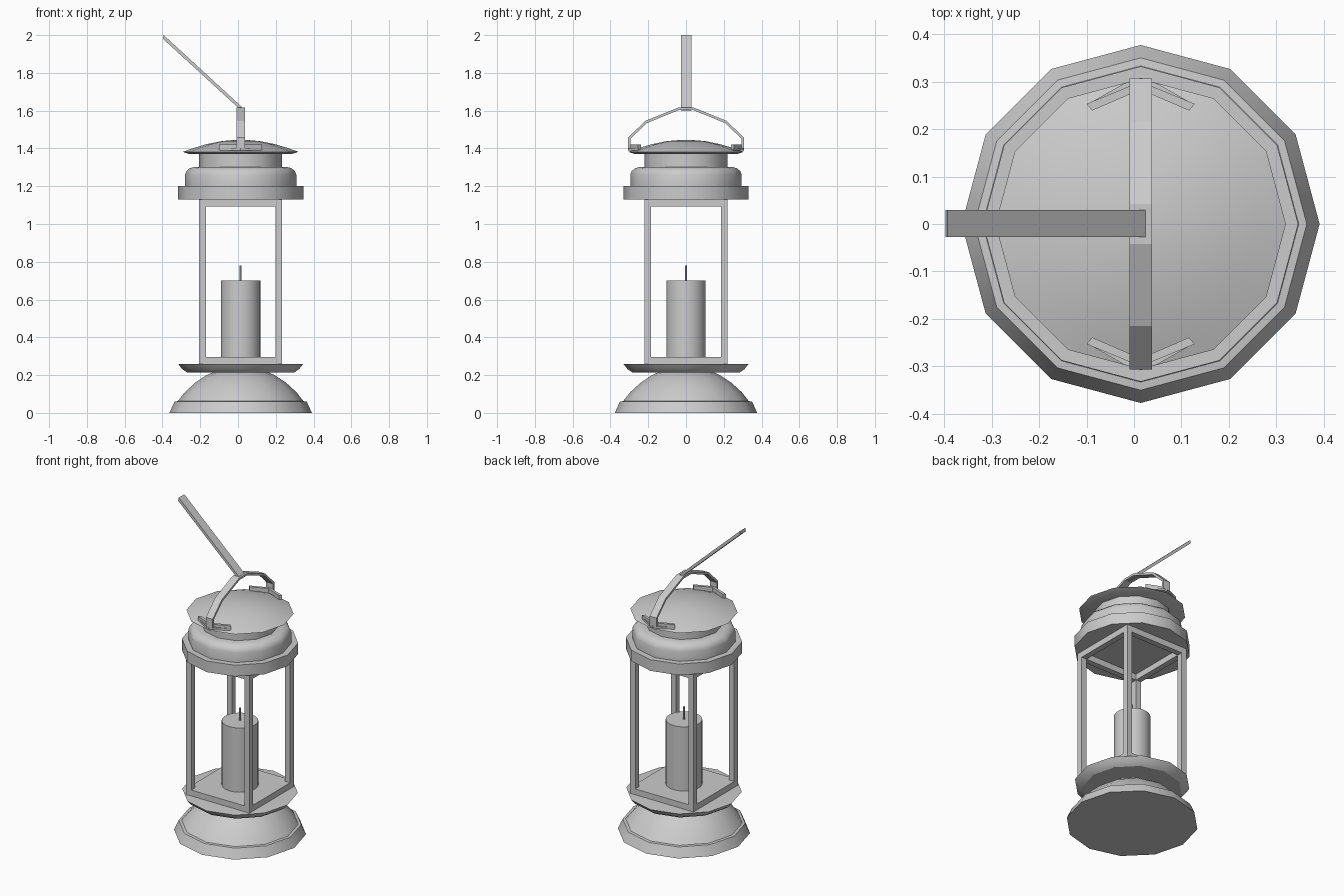
import bpy, bmesh, math
from mathutils import Vector

if "Cube" in bpy.data.objects:
    bpy.data.objects.remove(bpy.data.objects["Cube"])

CX = 0.014  # lantern axis in x


def finish(name, bm, smooth=False):
    bmesh.ops.recalc_face_normals(bm, faces=bm.faces)
    me = bpy.data.meshes.new(name)
    bm.to_mesh(me)
    bm.free()
    ob = bpy.data.objects.new(name, me)
    bpy.context.collection.objects.link(ob)
    if smooth:
        bpy.ops.object.select_all(action='DESELECT')
        ob.select_set(True)
        bpy.context.view_layer.objects.active = ob
        bpy.ops.object.shade_smooth_by_angle(angle=math.radians(32))
    return ob


def lathe(name, profile, sides=12):
    bm = bmesh.new()
    rings = []
    for r, z in profile:
        rings.append([bm.verts.new((CX + r * math.cos(2 * math.pi * i / sides),
                                    r * math.sin(2 * math.pi * i / sides), z))
                      for i in range(sides)])
    for a, b in zip(rings, rings[1:]):
        for i in range(sides):
            j = (i + 1) % sides
            bm.faces.new((a[i], a[j], b[j], b[i]))
    bm.faces.new(rings[0])
    bm.faces.new(rings[-1])
    return finish(name, bm, True)


def add_box(bm, lo, hi):
    vs = bmesh.ops.create_cube(bm, size=1)['verts']
    for v in vs:
        v.co = Vector([(l + h) / 2 + c * (h - l) for l, h, c in zip(lo, hi, v.co)])


def prism(name, pts, offset):
    bm = bmesh.new()
    face = bm.faces.new([bm.verts.new(p) for p in pts])
    new = bmesh.ops.extrude_face_region(bm, geom=[face], use_keep_orig=True)['geom']
    bmesh.ops.translate(bm, vec=offset, verts=[v for v in new if isinstance(v, bmesh.types.BMVert)])
    return finish(name, bm)


# Domed foot and the tray above it
lathe("foot", [(.377, 0), (.35, .06), (.333, .062), (.295, .11), (.24, .16),
               (.18, .2), (.13, .222)])
lathe("tray", [(.12, .215), (.285, .215), (.31, .232), (.33, .258), (.31, .26)])

# Hood: collar, rounded shoulder, neck and cap
lathe("collar", [(.332, 1.13), (.332, 1.2)])
lathe("shoulder", [(.295, 1.195), (.295, 1.26), (.287, 1.28), (.27, 1.295), (.245, 1.302)])
lathe("neck", [(.22, 1.295), (.22, 1.375)])
lathe("cap", [(.27, 1.37), (.306, 1.382), (.25, 1.402), (.18, 1.423), (.1, 1.439), (.03, 1.445)])

# Square window frame
S, W = .22, .036
bm = bmesh.new()
for sx in (-1, 1):
    x = sorted((CX + sx * S, CX + sx * (S - W)))
    y = sorted((sx * S, sx * (S - W)))
    for sy in (-1, 1):
        yy = sorted((sy * S, sy * (S - W)))
        add_box(bm, (x[0], yy[0], .255), (x[1], yy[1], 1.132))
    add_box(bm, (x[0], -S + W, 1.092), (x[1], S - W, 1.132))
    add_box(bm, (CX - S + W, y[0], 1.092), (CX + S - W, y[1], 1.132))
finish("window_frame", bm)
bm = bmesh.new()
add_box(bm, (CX - S, -S, .255), (CX + S, S, .297))
finish("frame_floor", bm)

# Candle and wick
lathe("candle", [(.104, .297), (.104, .7)], 32)
lathe("wick", [(.005, .69), (.005, .78)], 8)

# Bent strap handle
outer = [(.306, 1.4), (.306, 1.458), (.215, 1.546), (.042, 1.616)]
inner = [(.038, 1.603), (.208, 1.534), (.293, 1.452), (.293, 1.4)]
right_half = outer[::-1] + inner[::-1]
loop = outer + [(-y, z) for y, z in outer[::-1]] + [(-y, z) for y, z in inner[::-1]] + inner
prism("strap_handle", [(CX - .023, y, z) for y, z in loop], (.047, 0, 0))

# Chevron brackets holding the strap, front and back
for s, side in ((-1, "front"), (1, "back")):
    bar = [(-.114, .253), (0, .3), (.114, .253), (.102, .239), (0, .283), (-.102, .239)]
    prism(side + "_bracket", [(CX + x, s * y, 1.395) for x, y in bar], (0, 0, .025))
    plate = [(-.112, .252), (-.035, .296), (0, .308), (.035, .296), (.112, .252), (0, .285)]
    prism(side + "_bracket_plate", [(CX + x, s * y, 1.39) for x, y in plate], (0, 0, .013))

# Slanted carrying bar
prism("carrying_bar", [(.031, -.027, 1.61), (.018, -.027, 1.6), (-.397, -.027, 1.98),
                       (-.393, -.027, 2.0)], (0, .056, 0))
